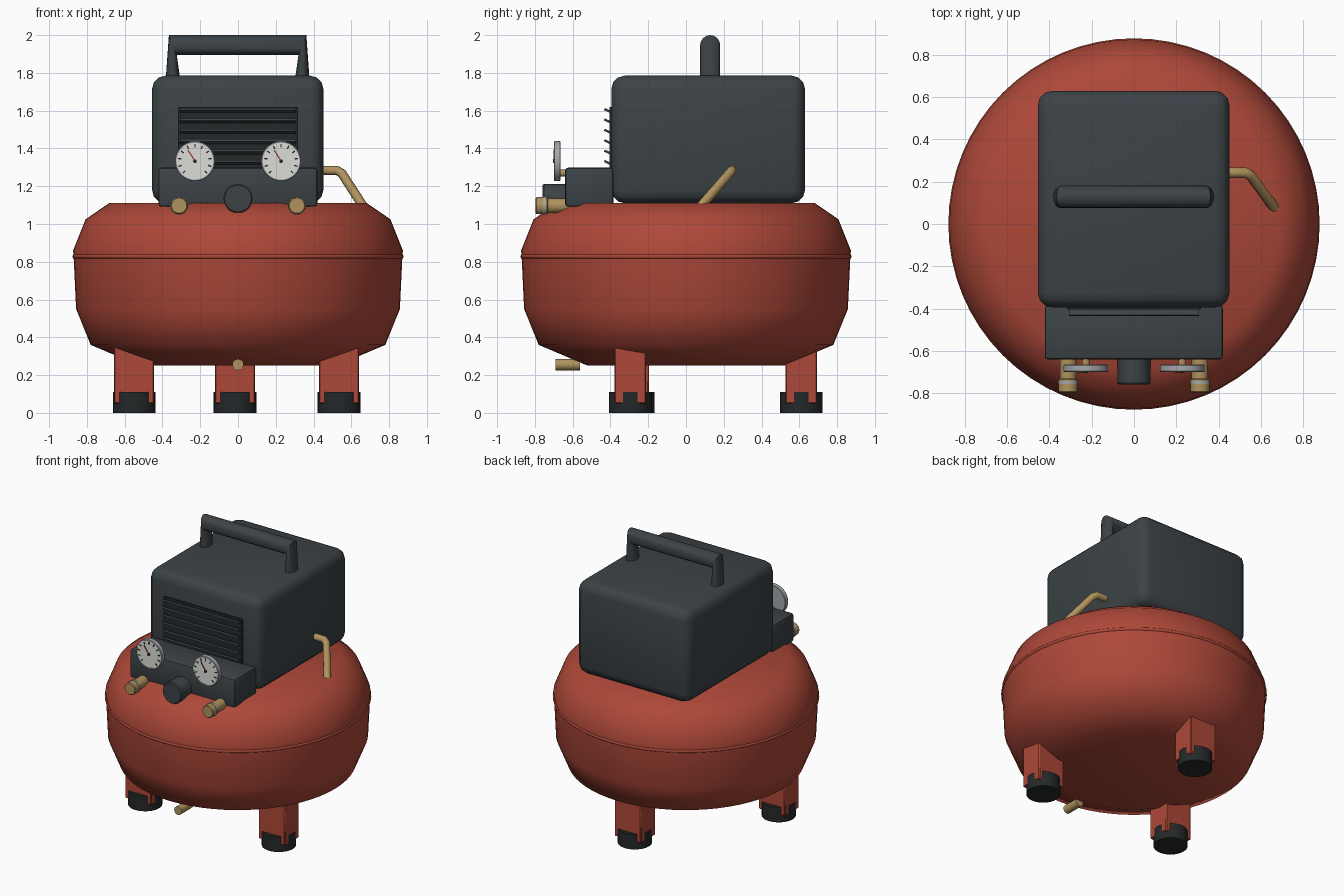
import bpy, bmesh, math
from mathutils import Vector, Matrix

if "Cube" in bpy.data.objects:
    bpy.data.objects.remove(bpy.data.objects["Cube"])


def material(name, rgb):
    m = bpy.data.materials.new(name)
    m.diffuse_color = (*rgb, 1)
    m.use_nodes = True
    m.node_tree.nodes["Principled BSDF"].inputs["Base Color"].default_value = m.diffuse_color
    return m


RED = material("red_paint", (0.42, 0.065, 0.04))
DARK = material("dark_plastic", (0.045, 0.055, 0.062))
BLACK = material("black_rubber", (0.018, 0.021, 0.022))
BRASS = material("brass", (0.43, 0.29, 0.11))
STEEL = material("steel", (0.38, 0.39, 0.40))
WHITE = material("dial_white", (0.72, 0.72, 0.68))
NEEDLE = material("needle_red", (0.25, 0.03, 0.02))


def finish(name, bm, mat, angle=35):
    bmesh.ops.recalc_face_normals(bm, faces=bm.faces)
    me = bpy.data.meshes.new(name)
    bm.to_mesh(me)
    bm.free()
    ob = bpy.data.objects.new(name, me)
    bpy.context.collection.objects.link(ob)
    me.materials.append(mat)
    if angle:
        bpy.ops.object.select_all(action='DESELECT')
        ob.select_set(True)
        bpy.context.view_layer.objects.active = ob
        bpy.ops.object.shade_smooth_by_angle(angle=math.radians(angle))
    return ob


def box(name, lo, hi, mat, bevel=0, segs=3, rot=None):
    lo, hi = Vector(lo), Vector(hi)
    bm = bmesh.new()
    bmesh.ops.create_cube(bm, size=1)
    bmesh.ops.scale(bm, vec=hi - lo, verts=bm.verts)
    if bevel:
        bmesh.ops.bevel(bm, geom=bm.edges[:], offset=bevel, segments=segs,
                        profile=0.5, affect='EDGES')
    if rot:
        bmesh.ops.transform(bm, matrix=rot, verts=bm.verts)
    bmesh.ops.translate(bm, vec=(lo + hi) / 2, verts=bm.verts)
    return finish(name, bm, mat, 40 if bevel else 0)


def lathe(name, profile, mat, steps=32, matrix=None, angle=35):
    """Spin (radius, height) points around z, then place with matrix."""
    bm = bmesh.new()
    vs = [bm.verts.new((r, 0, h)) for r, h in profile]
    es = [bm.edges.new(p) for p in zip(vs, vs[1:])]
    bmesh.ops.spin(bm, geom=vs + es, cent=(0, 0, 0), axis=(0, 0, 1),
                   angle=math.tau, steps=steps, use_duplicate=False)
    bmesh.ops.remove_doubles(bm, verts=bm.verts, dist=1e-4)
    if matrix:
        bmesh.ops.transform(bm, matrix=matrix, verts=bm.verts)
    return finish(name, bm, mat, angle)


def facing_front(x, y, z):
    """Lathe height points towards -y."""
    return Matrix.Translation((x, y, z)) @ Matrix.Rotation(math.pi / 2, 4, 'X')


def rod(r, length, start=0):
    return [(0, start), (r, start), (r, start + length), (0, start + length)]


# Tank and its weld seam
lathe("tank", [(0, .25), (.52, .25), (.78, .36), (.857, .55), (.87, .82),
               (.873, .86), (.807, 1.025), (.683, 1.11), (0, 1.11)],
      RED, steps=64, angle=80)
lathe("tank_seam", [(.86 + .018 * math.cos(a * math.tau / 8),
                     .828 + .013 * math.sin(a * math.tau / 8)) for a in range(9)],
      RED, steps=64, angle=80)

# Three legs with rubber feet
for side, x, y in (("back", -.016, .61), ("left", -.55, -.28), ("right", .535, -.295)):
    box(side + "_leg", (x - .106, y - .083, .05), (x + .106, y + .083, .40), RED, .006, 1)
    lathe(side + "_foot", rod(.113, .11), BLACK, matrix=Matrix.Translation((x, y, 0)))

# Drain valve
lathe("drain_valve", rod(.03, .13), BRASS, 20, facing_front(0, -.56, .255))

# Motor housing
box("motor_housing", (-.455, -.395, 1.11), (.452, .63, 1.785), DARK, .07, 3)

# Carry handle: rings given as (centre x, centre z, half vector x, half vector z)
bm = bmesh.new()
rings, N = [], 16
for cx, cz, hx, hz in ((-.344, 1.76, .039, 0), (-.345, 1.947, .021, -.053),
                       (.341, 1.947, -.021, -.053), (.340, 1.76, -.039, 0)):
    rings.append([bm.verts.new((cx + hx * math.cos(a), .128 + .053 * math.sin(a),
                                cz + hz * math.cos(a)))
                  for a in (i * math.tau / N for i in range(N))])
for a, b in zip(rings, rings[1:]):
    for i in range(N):
        bm.faces.new((a[i], a[(i + 1) % N], b[(i + 1) % N], b[i]))
bm.faces.new(rings[0])
bm.faces.new(rings[-1])
finish("carry_handle", bm, DARK, 40)

# Vent panel and tilted louvres
box("vent_panel", (-.317, -.405, 1.22), (.317, -.39, 1.62), BLACK)
for i in range(7):
    z = 1.60 - i * .055
    box(f"vent_louvre_{i + 1}", (-.308, -.434, z - .006), (.308, -.394, z + .006), DARK,
        rot=Matrix.Rotation(math.radians(-25), 4, 'X'))

# Regulator manifold and knob
box("manifold", (-.422, -.64, 1.092), (.42, -.385, 1.298), DARK, .015, 2)
lathe("regulator_knob", [(0, 0), (.077, 0), (.077, .123), (.071, .13), (0, .13)],
      DARK, 24, facing_front(0, -.63, 1.135))

for side, s in (("left", -1), ("right", 1)):
    # Outlet couplings
    place = facing_front(s * .312, -.56, 1.097)
    lathe(side + "_outlet", [(0, 0), (.039, 0), (.039, .17), (.045, .175), (.045, .232),
                             (.040, .237), (0, .237)], BRASS, 24, place)
    lathe(side + "_outlet_collar", [(.03, .183), (.048, .183), (.048, .196), (.03, .196)],
          STEEL, 24, place)

    # Pressure gauges: case, dial, ticks, needle
    gx, gz = s * .228, 1.333
    place = facing_front(gx, -.664, gz)
    lathe(side + "_gauge_case", [(0, 0), (.102, 0), (.106, .004), (.106, .032), (.103, .036),
                                 (.097, .036), (.097, .030), (0, .030)], STEEL, 40, place)
    lathe(side + "_gauge_dial", rod(.098, .004, .029), WHITE, 40, place)
    lathe(side + "_gauge_stem", rod(.018, .04, -.035), BRASS, 16,
          facing_front(gx, -.664, 1.27))
    bm = bmesh.new()
    for k in range(11):
        a = math.radians(-135 + 27 * k)
        m = (Matrix.Translation((gx, -.698, gz)) @ Matrix.Rotation(a, 4, 'Y')
             @ Matrix.Translation((0, 0, .082)) @ Matrix.Diagonal((.007, .004, .018, 1)))
        bmesh.ops.create_cube(bm, size=1, matrix=m)
    finish(side + "_gauge_ticks", bm, BLACK, 0)
    box(side + "_gauge_needle", (gx - .021, -.702, gz - .007), (gx - .015, -.698, gz + .065),
        NEEDLE, rot=Matrix.Rotation(math.radians(-33), 4, 'Y'))
    lathe(side + "_gauge_hub", rod(.01, .008, .032), BLACK, 12, place)

# Delivery pipe from housing down to the tank
cu = bpy.data.curves.new("delivery_pipe", 'CURVE')
cu.dimensions = '3D'
cu.bevel_depth = .025
cu.bevel_resolution = 3
cu.use_fill_caps = True
sp = cu.splines.new('POLY')
path = [(.42, .243, 1.285), (.525, .243, 1.283), (.55, .23, 1.268), (.665, .075, 1.09)]
sp.points.add(len(path) - 1)
for p, co in zip(sp.points, path):
    p.co = (*co, 1)
sp.use_smooth = True
cu.materials.append(BRASS)
bpy.context.collection.objects.link(bpy.data.objects.new("delivery_pipe", cu))
